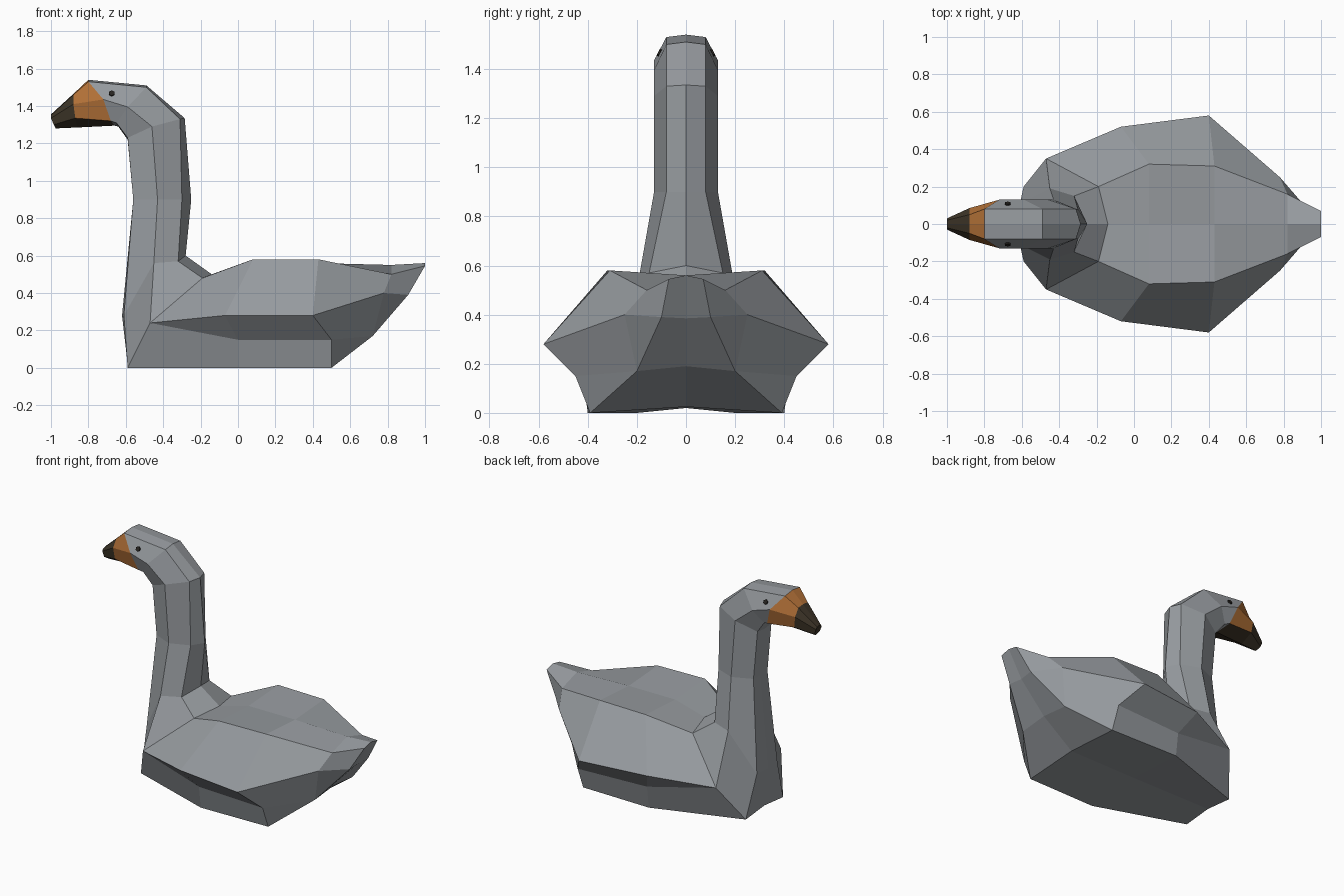
import bpy, bmesh
from mathutils import Vector

if "Cube" in bpy.data.objects:
    bpy.data.objects.remove(bpy.data.objects["Cube"])


def material(name, rgb):
    m = bpy.data.materials.new(name)
    m.diffuse_color = (*rgb, 1)
    m.use_nodes = True
    m.node_tree.nodes["Principled BSDF"].inputs["Base Color"].default_value = m.diffuse_color
    return m


GREY = material("grey feathers", (0.31, 0.33, 0.35))
ORANGE = material("orange bill", (0.46, 0.17, 0.04))
DARK = material("dark bill", (0.045, 0.034, 0.02))
EYE = material("eye black", (0.02, 0.018, 0.015))


def finish(name, bm, mats):
    me = bpy.data.meshes.new(name)
    bm.to_mesh(me)
    bm.free()
    for m in mats:
        me.materials.append(m)
    ob = bpy.data.objects.new(name, me)
    bpy.context.collection.objects.link(ob)
    mod = ob.modifiers.new("mirror", "MIRROR")
    mod.use_axis = (False, True, False)
    mod.use_clip = True
    mod.merge_threshold = 0.0005
    return ob


def loft(name, rings, mats, rule=None, cap=False):
    """Skin half rings (y >= 0) and mirror them across y."""
    bm = bmesh.new()
    cache = {}

    def vert(p):
        if p not in cache:
            cache[p] = bm.verts.new(p)
        return cache[p]

    def face(points, index):
        vs = list(dict.fromkeys(vert(p) for p in points))
        if len(vs) > 2:
            bm.faces.new(vs).material_index = index

    for s, (a, b) in enumerate(zip(rings, rings[1:])):
        for i in range(len(a) - 1):
            face((a[i], b[i], b[i + 1], a[i + 1]), rule(s, i) if rule else 0)
    if cap:
        face(rings[-1][::-1], rule(len(rings) - 2, 0) if rule else 0)
    return finish(name, bm, mats)


# Body: back centre, back crease, wing edge, under wing, bottom edge, keel
body = [
    [(-.14, 0, .50), (-.19, .20, .48), (-.47, .35, .24), (-.47, .35, .24), (-.59, .20, 0), (-.59, 0, .02)],
    [(.08, 0, .56), (.08, .32, .58), (-.07, .52, .28), (0, .42, .15), (0, .40, 0), (0, 0, .02)],
    [(.43, 0, .56), (.43, .31, .58), (.40, .58, .28), (.50, .45, .15), (.50, .39, 0), (.50, 0, .025)],
    [(.82, 0, .55), (.82, .16, .50), (.78, .25, .40), (.72, .20, .17), (.72, .20, .17), (.72, 0, .19)],
    [(1, 0, .56), (1, .07, .545), (.91, .10, .39), (.91, .10, .39), (.91, .10, .39), (.90, 0, .385)],
]
loft("body", body, [GREY], cap=True)

# Neck and head: front centre, front edge, side, back edge, back centre
brow = [(-.66, 0, 1.295), (-.68, .10, 1.32), (-.72, .13, 1.435), (-.80, .08, 1.53), (-.80, 0, 1.54)]
neck = [
    [(-.59, 0, .02), (-.59, .20, 0), (-.47, .35, .24), (-.19, .20, .48), (-.14, 0, .50)],
    [(-.62, 0, .28), (-.61, .11, .28), (-.45, .19, .56), (-.32, .15, .57), (-.28, 0, .60)],
    [(-.56, 0, .90), (-.56, .075, .90), (-.43, .13, .90), (-.30, .08, .90), (-.25, 0, .90)],
    [(-.59, 0, 1.22), (-.59, .075, 1.23), (-.46, .13, 1.29), (-.31, .08, 1.33), (-.285, 0, 1.335)],
    [(-.64, 0, 1.29), (-.65, .09, 1.31), (-.59, .13, 1.395), (-.49, .08, 1.50), (-.49, 0, 1.51)],
    brow,
]
loft("neck_and_head", neck, [GREY])

# Bill: orange base, dark tip and dark lower jaw
bill = [
    brow,
    [(-.86, 0, 1.285), (-.87, .08, 1.335), (-.88, .085, 1.41), (-.88, .05, 1.46), (-.88, 0, 1.465)],
    [(-.975, 0, 1.28), (-.985, .03, 1.30), (-1, .03, 1.335), (-1, .02, 1.35), (-1, 0, 1.355)],
]
loft("bill", bill, [ORANGE, DARK], rule=lambda s, i: 1 if s == 1 or i == 0 else 0, cap=True)

# Eyes: thin discs lying on the sides of the head
bm = bmesh.new()
bmesh.ops.create_cone(bm, cap_ends=True, segments=6, radius1=.016, radius2=.016, depth=.009)
turn = Vector((0, .89, .45)).to_track_quat("Z", "Y").to_matrix()
bmesh.ops.rotate(bm, verts=bm.verts, matrix=turn)
bmesh.ops.translate(bm, verts=bm.verts, vec=(-.675, .109, 1.467))
finish("eyes", bm, [EYE])
